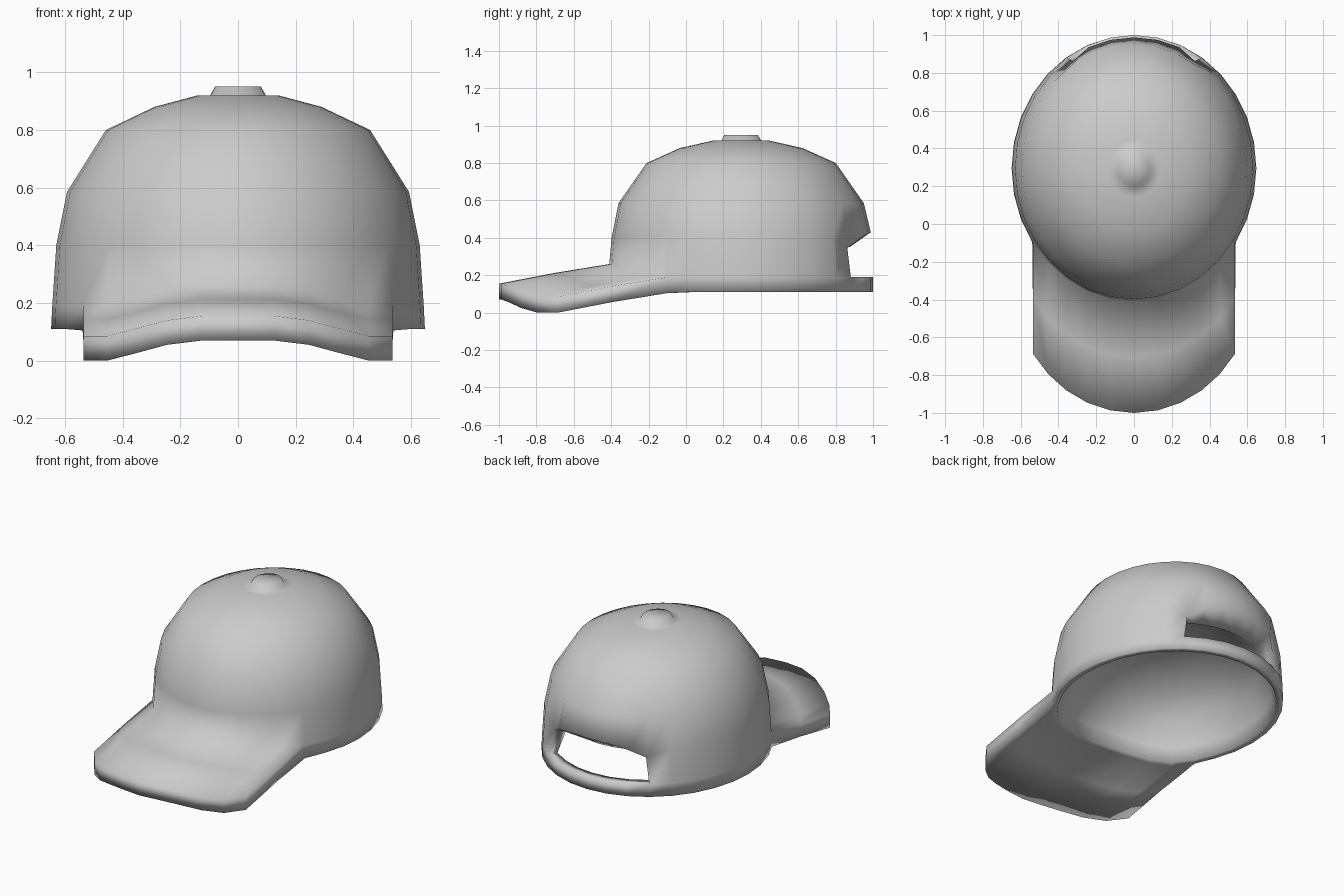
import bpy, bmesh, math

if "Cube" in bpy.data.objects:
    bpy.data.objects.remove(bpy.data.objects["Cube"])

N = 32            # columns round the crown, column 0 faces the front
CY = 0.295        # crown centre in y
BRIM_THICK = 0.085

# cloth profile: height, x radius, y radius
CLOTH = [(0.11, 0.648, 0.705), (0.19, 0.644, 0.705), (0.40, 0.63, 0.693),
         (0.585, 0.593, 0.656), (0.80, 0.458, 0.506), (0.88, 0.29, 0.328),
         (0.92, 0.14, 0.15), (0.92, 0.096, 0.106), (0.95, 0.08, 0.09), (0.95, 0, 0)]
# lining profile, a shallow dome
LINING = [(0.11, 0.61, 0.668), (0.19, 0.585, 0.645), (0.35, 0.52, 0.58),
          (0.45, 0.41, 0.46), (0.52, 0.27, 0.30),
          (0.55, 0.13, 0.145), (0.555, 0, 0)]
BRIM_Z = [0.155, 0.155, 0.14, 0.11, 0.085, 0.085]        # brim arch, centre to side
BRIM_ROWS = [(0, 0.105), (-0.295, 0.057), (-0.59, 0.0)]  # forward shift, rise
ARCH_Z = [0.43, 0.425, 0.40, 0.345]                      # top of the back opening

bm = bmesh.new()
made = {}


def crown_point(rows, r, i):
    z, rx, ry = rows[r]
    front, back = min(i, N - i), abs(i - N // 2)
    if r <= 1 and front <= 5:                 # rim lifted over the brim
        z = BRIM_Z[front] + 0.105 - (BRIM_THICK if r == 0 else 0)
    if r == 2 and back <= 3 and rows is CLOTH:
        z = ARCH_Z[back]
        if back == 3:                         # opening corners tuck in
            rx, ry = rx * 0.92, ry * 0.985
    a = 2 * math.pi * i / N
    return (rx * math.sin(a), CY - ry * math.cos(a), z)


def vert(kind, r, i):
    i %= N
    if kind in ("brim_top", "brim_base") and r == 0:     # brim root is on the crown
        kind, r = "cloth", 1 if kind == "brim_top" else 0
    rows = CLOTH if kind == "cloth" else LINING
    if not kind.startswith("brim") and rows[r][1] == 0:
        i = 0
    key = (kind, r, i)
    if key not in made:
        if kind.startswith("brim"):
            shift, rise = BRIM_ROWS[r]
            x, y, _ = crown_point(CLOTH, 1, i)
            z = BRIM_Z[min(i, N - i)] + rise - (BRIM_THICK if kind == "brim_base" else 0)
            made[key] = bm.verts.new((x, y + shift, z))
        else:
            made[key] = bm.verts.new(crown_point(rows, r, i))
    return made[key]


def face(*keys):
    bm.faces.new(list(dict.fromkeys(vert(*k) for k in keys)))


def patch(a, ra, b, rb, i):
    """Quad between two rows over one column step."""
    face((a, ra, i), (a, ra, i + 1), (b, rb, i + 1), (b, rb, i))


BACK = range(N // 2 - 3, N // 2 + 3)
for i in range(N):
    # outer cloth, open behind the brim and at the back
    for r in range(len(CLOTH) - 1):
        if not (r == 0 and (i < 5 or i >= N - 5)) and not (r == 1 and i in BACK):
            patch("cloth", r, "cloth", r + 1, i)
    # lining
    for r in range(len(LINING) - 1):
        if not (r == 1 and i in BACK):
            patch("lining", r, "lining", r + 1, i)
    # bottom rim
    patch("cloth", 0, "lining", 0, i)

# walls of the back opening
for i in BACK:
    patch("cloth", 1, "lining", 1, i)
    patch("cloth", 2, "lining", 2, i)
for i in (BACK[0], BACK[-1] + 1):
    face(("cloth", 1, i), ("cloth", 2, i), ("lining", 2, i), ("lining", 1, i))

# brim: top, underside, front edge and side edges
for i in range(-5, 5):
    for r in range(2):
        patch("brim_top", r, "brim_top", r + 1, i)
        patch("brim_base", r, "brim_base", r + 1, i)
    patch("brim_top", 2, "brim_base", 2, i)
for i in (-5, 5):
    for r in range(2):
        face(("brim_top", r, i), ("brim_top", r + 1, i),
             ("brim_base", r + 1, i), ("brim_base", r, i))

bmesh.ops.recalc_face_normals(bm, faces=bm.faces[:])
for f in bm.faces:
    f.smooth = True

mesh = bpy.data.meshes.new("peaked_cap")
bm.to_mesh(mesh)
bm.free()
bpy.context.collection.objects.link(bpy.data.objects.new("peaked_cap", mesh))
